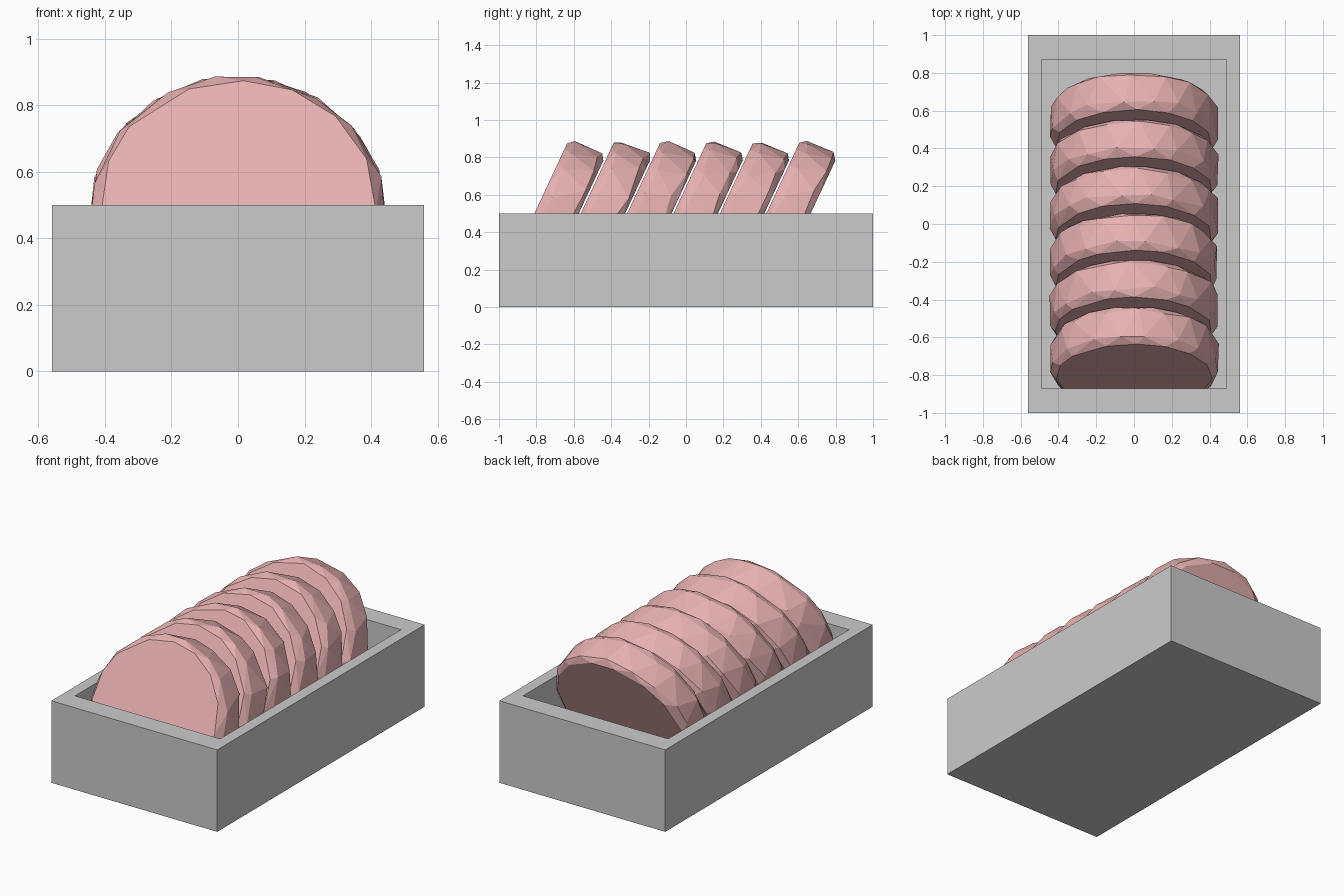
import bpy, bmesh, math, random
from mathutils import Matrix

if "Cube" in bpy.data.objects:
    bpy.data.objects.remove(bpy.data.objects["Cube"])

random.seed(4)


def make_object(name, bm, mat=None):
    bmesh.ops.recalc_face_normals(bm, faces=bm.faces[:])
    mesh = bpy.data.meshes.new(name)
    bm.to_mesh(mesh)
    bm.free()
    obj = bpy.data.objects.new(name, mesh)
    bpy.context.collection.objects.link(obj)
    if mat:
        mesh.materials.append(mat)
    return obj


# Open tray: block with its top inset and sunk to the floor
bm = bmesh.new()
bmesh.ops.create_cube(bm, size=1, matrix=Matrix.Translation((0, 0, 0.25))
                      @ Matrix.Diagonal((1.12, 2.0, 0.5, 1)))
top = max(bm.faces, key=lambda f: f.calc_center_median().z)
bmesh.ops.inset_individual(bm, faces=[top], thickness=0.07)
for v in top.verts:
    v.co = (math.copysign(0.49, v.co.x), math.copysign(0.872, v.co.y), 0.5)
floor = bmesh.ops.extrude_discrete_faces(bm, faces=[top])["faces"][0]
for v in floor.verts:
    v.co.z = 0.06
make_object("tray", bm)

# Faceted slices leaning back in the tray
pink = bpy.data.materials.new("pink")
pink.diffuse_color = (0.80, 0.44, 0.44, 1)
pink.use_nodes = True
pink.node_tree.nodes["Principled BSDF"].inputs["Base Color"].default_value = pink.diffuse_color

# (axial position, radius, sides, axial jitter)
RINGS = [(-0.11, 0.415, 15, 0), (-0.065, 0.443, 17, 0.014),
         (0.075, 0.446, 17, 0.014), (0.105, 0.418, 15, 0)]
TILT = Matrix.Rotation(math.radians(-25), 4, 'X')

for n in range(6):
    bm = bmesh.new()
    for k, (y, r, sides, jit) in enumerate(RINGS):
        for i in range(sides):
            a = math.tau * (i + 0.5 * (k % 2) + random.uniform(-.18, .18)) / sides + math.pi / 2
            rr = r + random.uniform(-0.004, 0.004)
            bm.verts.new((rr * math.cos(a), y + random.uniform(-jit, jit), rr * math.sin(a)))
    bmesh.ops.convex_hull(bm, input=bm.verts[:])
    loose = [v for v in bm.verts if not v.link_faces]
    bmesh.ops.delete(bm, geom=loose, context='VERTS')
    # merge the flat caps
    bmesh.ops.dissolve_limit(bm, angle_limit=math.radians(2),
                             verts=bm.verts[:], edges=bm.edges[:])
    obj = make_object(f"slice_{n + 1}", bm, pink)
    obj.matrix_world = Matrix.Translation((0, -0.71 + 0.248 * n, 0.455)) @ TILT
